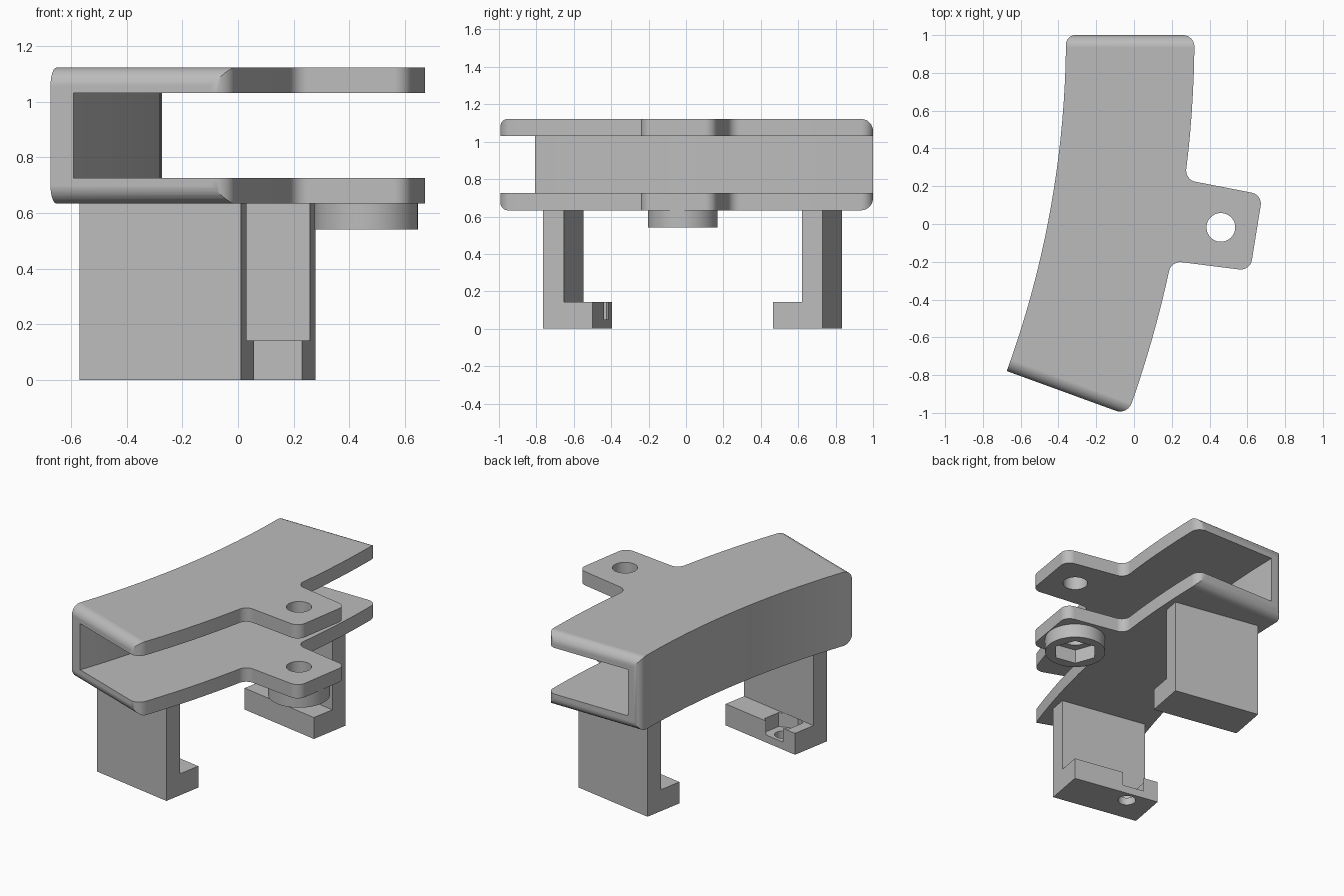
import bpy, bmesh, math
from mathutils import Matrix, Vector

if "Cube" in bpy.data.objects:
    bpy.data.objects.remove(bpy.data.objects["Cube"])

grey = bpy.data.materials.new("plain grey")
grey.diffuse_color = (0.5, 0.5, 0.5, 1)
grey.use_nodes = True
grey.node_tree.nodes["Principled BSDF"].inputs["Base Color"].default_value = grey.diffuse_color

# Turns a (y, z) profile into a prism running along x
SIDE = Matrix(((0, 0, 1, 0), (1, 0, 0, 0), (0, 1, 0, 0), (0, 0, 0, 1)))


def prism(name, pts, lo, hi, matrix=Matrix()):
    bm = bmesh.new()
    face = bm.faces.new([bm.verts.new((p[0], p[1], lo)) for p in pts])
    top = bmesh.ops.extrude_face_region(bm, geom=[face])["geom"]
    bmesh.ops.translate(bm, vec=(0, 0, hi - lo),
                        verts=[v for v in top if isinstance(v, bmesh.types.BMVert)])
    bm.transform(matrix)
    bmesh.ops.recalc_face_normals(bm, faces=bm.faces)
    me = bpy.data.meshes.new(name)
    bm.to_mesh(me)
    bm.free()
    me.materials.append(grey)
    ob = bpy.data.objects.new(name, me)
    bpy.context.collection.objects.link(ob)
    return ob


def boolean(ob, cutter, op="DIFFERENCE"):
    mod = ob.modifiers.new("cut", "BOOLEAN")
    mod.object, mod.operation, mod.solver = cutter, op, "EXACT"
    bpy.context.view_layer.objects.active = ob
    bpy.ops.object.modifier_apply(modifier=mod.name)
    bpy.data.objects.remove(cutter)


def ring(x, y, r, n, start=0.0):
    return [(x + r * math.cos(start + math.tau * i / n),
             y + r * math.sin(start + math.tau * i / n)) for i in range(n)]


def fillet(corners, steps=8):
    """corners: (x, y, radius); returns the outline with rounded corners."""
    out = []
    for i, (x, y, r) in enumerate(corners):
        p = Vector((x, y))
        if r == 0:
            out.append(p)
            continue
        d1 = (Vector(corners[i - 1][:2]) - p).normalized()
        d2 = (Vector(corners[(i + 1) % len(corners)][:2]) - p).normalized()
        half = d1.angle(d2) / 2
        c = p + (d1 + d2).normalized() * r / math.sin(half)
        t = r / math.tan(half)
        a, b = p + d1 * t - c, p + d2 * t - c
        out += [c + a.lerp(b, k / steps).normalized() * r for k in range(steps + 1)]
    return out


# Curved channel: two arcs around one centre, plus the side tab
CX, CY, R_IN, R_OUT, SWEEP = -5.56, 1.0, 5.2, 5.88, 20


def arc(r, deg, fil=0.0):
    a = math.radians(deg)
    return (CX + r * math.cos(a), CY - r * math.sin(a), fil)


outline = [arc(R_IN, d, 0.05 if d == 0 else 0) for d in range(SWEEP + 1)]
outline += [arc(R_OUT, d, 0.065 if d == SWEEP else 0) for d in range(SWEEP, 12, -1)]
outline += [arc(R_OUT, 11.73, 0.06), (0.615, -0.248, 0.06),
            (0.68, 0.155, 0.06), arc(R_OUT, 7.48, 0.06)]
outline += [arc(R_OUT, d, 0.06 if d == 0 else 0) for d in range(6, -1, -1)]
Z0, Z1 = 0.633, 1.122
channel = prism("curved_channel", fillet(outline), Z0, Z1)

# Hollow inside, open to the right and at both ends
hollow = [arc(R_IN + 0.087, d) for d in range(-4, 26)] + [(2, -2), (2, 2)]
boolean(channel, prism("hollow", hollow, 0.725, 1.031))

# Rounded top and bottom edges at the back end and the angled front end
back = fillet([(-4, Z0, 0), (1, Z0, 0.065), (1, Z1, 0.065), (-4, Z1, 0)])
boolean(channel, prism("back_round", back, -3, 3, SIDE), "INTERSECT")
front = fillet([(0, Z0, 0.065), (4, Z0, 0), (4, Z1, 0), (0, Z1, 0.065)])
x, y, _ = arc(R_IN, SWEEP)
place = Matrix.Translation((x, y, 0)) @ Matrix.Rotation(math.radians(-SWEEP), 4, "Z")
boolean(channel, prism("front_round", front, -3, 3, place @ SIDE), "INTERSECT")

# Bolt hole through both tabs
HX, HY = 0.46, -0.018
boolean(channel, prism("bolt_hole", ring(HX, HY, 0.076, 48), 0.5, 1.3))

# Nut boss under the tab
TILT = math.radians(-10.15)
boss = prism("nut_boss", ring(HX, HY, 0.186, 64), 0.54, 0.64)
boolean(boss, prism("nut_pocket", ring(HX, HY, 0.138, 6, TILT), 0.4, 0.8))

# Two hooked legs, one the other turned half round
hook = [(-0.76, 0), (-0.49, 0), (-0.49, 0.142), (-0.646, 0.142), (-0.646, 0.645), (-0.76, 0.645)]
legs = []
for name, turn in (("front_leg", 0), ("back_leg", math.pi)):
    m = Matrix.Translation((-0.146, 0.035, 0)) @ Matrix.Rotation(TILT + turn, 4, "Z")
    leg = prism(name, hook, -0.295, 0.295, m @ SIDE)
    # Nut pocket breaking through the inner edge, with a screw hole below
    boolean(leg, prism("pocket", ring(-0.12, -0.568, 0.12, 6, math.pi / 2), 0.05, 0.142, m))
    boolean(leg, prism("screw_hole", ring(-0.12, -0.568, 0.055, 32), -0.1, 0.1, m))
    legs.append(leg)

# Smooth curves, crisp edges
for ob in [channel, boss] + legs:
    bpy.ops.object.select_all(action="DESELECT")
    ob.select_set(True)
    bpy.context.view_layer.objects.active = ob
    bpy.ops.object.shade_smooth_by_angle(angle=math.radians(30))
    wn = ob.modifiers.new("flat faces", "WEIGHTED_NORMAL")
    wn.keep_sharp = True
